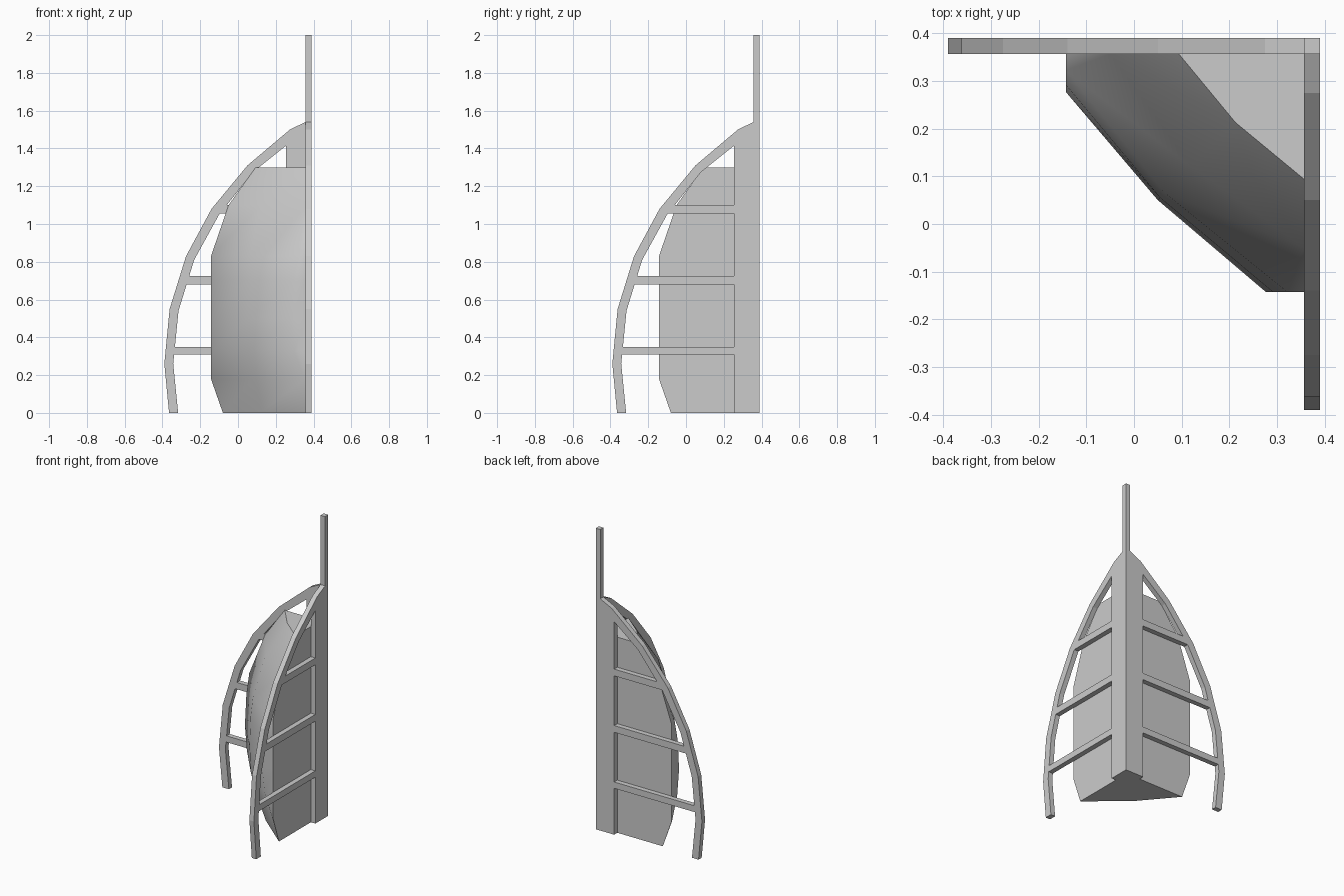
import bpy, bmesh

if "Cube" in bpy.data.objects:
    bpy.data.objects.remove(bpy.data.objects["Cube"], do_unlink=True)

OUT, IN, SPINE, TOP = 0.39, 0.357, 0.255, 1.54

grey = bpy.data.materials.new("plain grey")
grey.use_nodes = True
grey.diffuse_color = (0.6, 0.6, 0.6, 1)
grey.node_tree.nodes["Principled BSDF"].inputs["Base Color"].default_value = (0.6, 0.6, 0.6, 1)

# Rib edges, from the foot up to the spine
outer = [(-0.365, 0), (-0.39, 0.26), (-0.362, 0.55), (-0.275, 0.83),
         (-0.14, 1.08), (0.05, 1.31), (0.275, 1.5), (IN, TOP)]
inner = [(-0.317, 0), (-0.343, 0.26), (-0.315, 0.54), (-0.232, 0.81),
         (-0.1, 1.05), (0.08, 1.275), (SPINE, 1.415)]


def finish(name, bm):
    bmesh.ops.remove_doubles(bm, verts=bm.verts, dist=0.0005)
    bmesh.ops.recalc_face_normals(bm, faces=bm.faces)
    mesh = bpy.data.meshes.new(name)
    bm.to_mesh(mesh)
    bm.free()
    mesh.materials.append(grey)
    obj = bpy.data.objects.new(name, mesh)
    bpy.context.collection.objects.link(obj)
    return obj


def plate(name, outline, swap):
    """Extrude an upright outline through the frame thickness."""
    bm = bmesh.new()
    place = (lambda a, d, z: (d, a, z)) if swap else (lambda a, d, z: (a, d, z))
    face = bm.faces.new([bm.verts.new(place(a, IN, z)) for a, z in outline])
    moved = bmesh.ops.extrude_face_region(bm, geom=[face])["geom"]
    step = place(OUT - IN, 0, 0) if swap else (0, OUT - IN, 0)
    step = (OUT - IN, 0, 0) if swap else step
    bmesh.ops.translate(bm, vec=step, verts=[v for v in moved if isinstance(v, bmesh.types.BMVert)])
    return finish(name, bm)


def rib_at(z):
    """Position of the rib's inner edge at a height."""
    for (a, low), (b, high) in zip(inner, inner[1:]):
        if low <= z <= high:
            return a + (b - a) * (z - low) / (high - low)


# Two frames meeting at the corner post, each with three cross bars
for side, swap in (("back", False), ("side", True)):
    post = [(IN, 0)] if swap else [(IN, 2), (OUT, 2), (OUT, 0)]
    plate(side + "_frame", outer + post + [(SPINE, 0)] + inner[::-1], swap)
    for i, (low, high) in enumerate(((0.308, 0.35), (0.68, 0.725), (1.055, 1.1))):
        bar = [(rib_at(low), low), (SPINE, low), (SPINE, high), (rib_at(high), high)]
        plate(f"{side}_cross_bar_{i + 1}", bar, swap)

# Bulging hull: height, edge on the frames, corner inset, middle of the bulge
levels = [(0, -0.08, 0, 0.12), (0.18, -0.143, 0.005, 0.08), (0.33, -0.143, 0.06, 0.055),
          (0.5, -0.143, 0.08, 0.05), (0.7, -0.143, 0.065, 0.055), (0.83, -0.143, 0.035, 0.065),
          (1.1, -0.05, 0, 0.12), (1.3, 0.094, 0, 0.213)]
bm = bmesh.new()
rings = []
for z, e, c, m in levels:
    ring = [(e, IN), (e, IN - c), (m, m), (IN - c, e), (IN, e), (IN, IN)]
    rings.append([bm.verts.new((x, y, z)) for x, y in ring])
for low, high in zip(rings, rings[1:]):
    for i in range(6):
        j = (i + 1) % 6
        bm.faces.new((low[i], low[j], high[j], high[i]))
bm.faces.new(rings[0])
bm.faces.new(rings[-1])
hull = finish("hull", bm)

bpy.ops.object.select_all(action="DESELECT")
hull.select_set(True)
bpy.context.view_layer.objects.active = hull
bpy.ops.object.shade_smooth_by_angle(angle=0.7)
